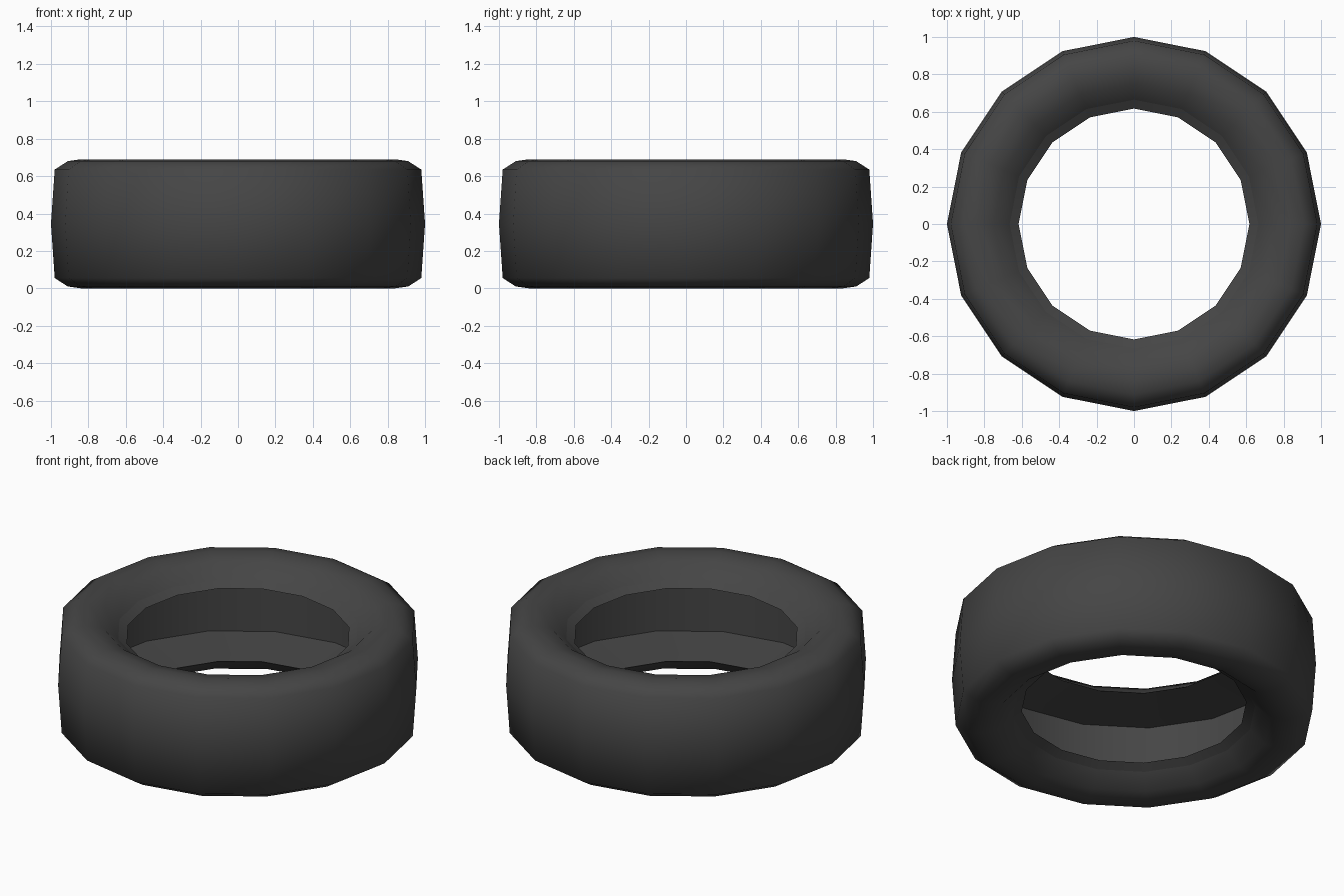
import bpy, bmesh, math

if "Cube" in bpy.data.objects:
    bpy.data.objects.remove(bpy.data.objects["Cube"])

SEG = 16
MID = 0.345

# upper half of the cross-section as (radius, height above mid plane)
outer_half = [(0.98, 0.29), (0.91, 0.335), (0.84, 0.345), (0.75, 0.325), (0.665, 0.25)]
inner_half = [(0.617, 0.22), (0.93, 0.18)]          # bead edge, cavity corner
upper = outer_half + inner_half
lower = [(r, -z) for r, z in reversed(upper)]
profile = [(1.0, 0.0)] + upper + lower              # closed loop
N = len(profile)

rubber = bpy.data.materials.new("dark_rubber")
rubber.diffuse_color = (0.06, 0.06, 0.06, 1)
rubber.use_nodes = True
rubber.node_tree.nodes["Principled BSDF"].inputs["Base Color"].default_value = rubber.diffuse_color

# spin the profile around z
bm = bmesh.new()
rings = []
for i in range(SEG):
    a = 2 * math.pi * i / SEG
    rings.append([bm.verts.new((r * math.cos(a), r * math.sin(a), MID + z)) for r, z in profile])
for i in range(SEG):
    p, q = rings[i], rings[(i + 1) % SEG]
    for j in range(N):
        k = (j + 1) % N
        f = bm.faces.new((p[j], q[j], q[k], p[k]))
        f.smooth = True
bmesh.ops.recalc_face_normals(bm, faces=bm.faces)

# sharp edges along both bead lips and the cavity corners
bm.verts.index_update()
sharp = {5, 6, 7, N - 5, N - 6, N - 7}
for e in bm.edges:
    a, b = (v.index % N for v in e.verts)
    if a == b and a in sharp:
        e.smooth = False

me = bpy.data.meshes.new("tyre")
bm.to_mesh(me)
bm.free()
me.materials.append(rubber)
tyre = bpy.data.objects.new("tyre", me)
bpy.context.collection.objects.link(tyre)
